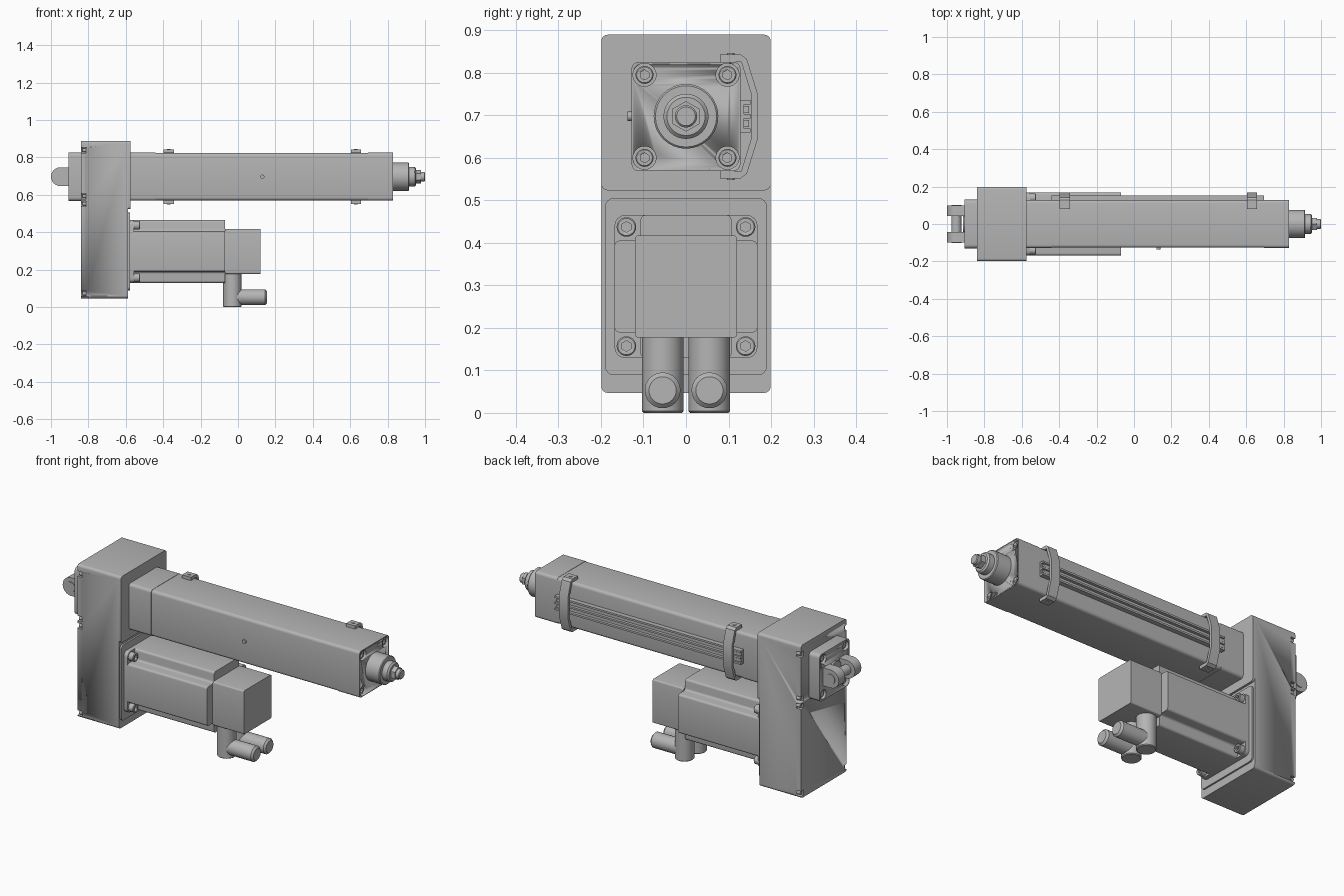
import bpy, bmesh, math
from mathutils import Matrix, Vector

old = bpy.data.objects.get("Cube")
if old:
    bpy.data.objects.remove(old, do_unlink=True)

GREY = (0.46, 0.46, 0.46, 1)
metal = bpy.data.materials.new("plain grey")
metal.use_nodes = True
metal.diffuse_color = GREY
metal.node_tree.nodes["Principled BSDF"].inputs["Base Color"].default_value = GREY

AXIS = {"x": Vector((1, 0, 0)), "y": Vector((0, 1, 0)), "z": Vector((0, 0, 1))}


def finish(name, bm):
    bmesh.ops.recalc_face_normals(bm, faces=bm.faces)
    me = bpy.data.meshes.new(name)
    bm.to_mesh(me)
    bm.free()
    ob = bpy.data.objects.new(name, me)
    bpy.context.collection.objects.link(ob)
    me.materials.append(metal)
    bpy.ops.object.select_all(action="DESELECT")
    ob.select_set(True)
    bpy.context.view_layer.objects.active = ob
    bpy.ops.object.shade_smooth_by_angle(angle=math.radians(32))
    return ob


def prism(name, pts, d0, d1, r=0, axis="x"):
    """Extrude a profile along an axis, rounding its long edges by r."""
    bm = bmesh.new()
    place = (lambda u, v: (d0, u, v)) if axis == "x" else (lambda u, v: (u, d0, v))
    face = bm.faces.new([bm.verts.new(place(u, v)) for u, v in pts])
    out = bmesh.ops.extrude_face_region(bm, geom=[face])["geom"]
    moved = [g for g in out if isinstance(g, bmesh.types.BMVert)]
    bmesh.ops.translate(bm, verts=moved, vec=AXIS[axis] * (d1 - d0))
    if r:
        along = [e for e in bm.edges if abs(
            (e.verts[0].co - e.verts[1].co).normalized().dot(AXIS[axis])) > 0.99]
        bmesh.ops.bevel(bm, geom=along, offset=r, segments=4, profile=0.5, affect="EDGES")
    return finish(name, bm)


def rect(u, v, hu, hv):
    return [(u - hu, v - hv), (u + hu, v - hv), (u + hu, v + hv), (u - hu, v + hv)]


def rod(name, center, radius, d0, d1, axis="x", sides=32, chamfer=0):
    """Cylinder between two positions on an axis; its end at d1 may be chamfered."""
    bm = bmesh.new()
    bmesh.ops.create_cone(bm, cap_ends=True, segments=sides, radius1=radius,
                          radius2=radius, depth=abs(d1 - d0))
    if chamfer:
        rim = [e for e in bm.edges if all(v.co.z > 0 for v in e.verts)]
        bmesh.ops.bevel(bm, geom=rim, offset=chamfer, segments=1, affect="EDGES")
    turn = (AXIS[axis] * (1 if d1 > d0 else -1)).to_track_quat("Z", "Y").to_matrix().to_4x4()
    mid = (d0 + d1) / 2
    spot = {"x": (mid, *center), "y": (center[0], mid, center[1]), "z": (*center, mid)}[axis]
    bmesh.ops.transform(bm, matrix=Matrix.Translation(spot) @ turn, verts=bm.verts)
    return finish(name, bm)


def cut(target, cutters):
    for c in cutters:
        m = target.modifiers.new("cut", "BOOLEAN")
        m.operation, m.solver, m.object = "DIFFERENCE", "EXACT", c
        bpy.context.view_layer.objects.active = target
        bpy.ops.object.modifier_apply(modifier=m.name)
        bpy.data.objects.remove(c, do_unlink=True)


def socket_screw(name, center, r, d0, d1):
    screw = rod(name, center, r, d0, d1, chamfer=r * 0.12)
    depth = (d1 - d0) * 0.5
    cut(screw, [rod("cutter", center, r * 0.55, d1 - depth, d1 + depth, sides=6)])


TZ = 0.697   # tube axis height
MZ = 0.297   # motor axis height
SIGNS = [(a, b) for a in (-1, 1) for b in (-1, 1)]

# Belt housing with screw notches on its rear edges
housing = prism("belt_housing", rect(0, 0.468, 0.199, 0.421), -0.84, -0.587, 0.015)
notches = []
for s in (-1, 1):
    for z in (0.838, 0.592, 0.552, 0.072):
        notches.append(prism("cutter", rect(s * 0.2, z, 0.022, 0.014), -0.85, -0.812))
cut(housing, notches)
for s in (-1, 1):
    for z in (0.838, 0.592, 0.552, 0.072):
        rod("cover_screw", (s * 0.188, z), 0.010, -0.812, -0.832, sides=16)
prism("housing_upper_face", rect(0, 0.706, 0.199, 0.183), -0.587, -0.575, 0.015)

# Actuator tube: rear section, body and front cap
prism("tube_rear_section", rect(0, TZ, 0.128, 0.128), -0.575, -0.44, 0.016)
prism("tube_body", rect(0, TZ, 0.1265, 0.1265), -0.44, 0.695, 0.016)
cap = prism("tube_front_cap", rect(0, TZ, 0.128, 0.128), 0.695, 0.83, 0.016)
corners = [(a * 0.0975, TZ + b * 0.0975) for a, b in SIGNS]
cut(cap, [rod("cutter", c, 0.027, 0.79, 0.84) for c in corners])
for c in corners:
    socket_screw("cap_screw", c, 0.021, 0.785, 0.822)

# Stepped rod end
rod("rod_collar", (0, TZ), 0.076, 0.83, 0.915, chamfer=0.004)
rod("rod_shaft", (0, TZ), 0.053, 0.915, 0.953, chamfer=0.008)
rod("rod_nut", (0, TZ), 0.036, 0.953, 0.978, sides=6)
rod("rod_tip", (0, TZ), 0.026, 0.978, 1.0, chamfer=0.004)

# Grease port on the front
rod("grease_port", (0.13, TZ), 0.011, -0.12, -0.137, axis="y", sides=16)

# Sensor rail with grooves on the back, and its end blocks
prism("rail_base", rect(0.130, TZ, 0.006, 0.038), -0.44, 0.695)
for dz in (-0.033, 0, 0.033):
    prism("rail_rib", rect(0.142, TZ + dz, 0.010, 0.005), -0.44, 0.695)
for x in (-0.41, 0.655):
    for dz in (-0.0165, 0.0165):
        prism("sensor_block", rect(0.140, TZ + dz, 0.008, 0.008), x - 0.03, x + 0.03)

# Clips wrapping the rail side of the tube
half = [(0.08, 0.128), (0.08, 0.146), (0.128, 0.146), (0.143, 0.135), (0.168, 0.055)]
inner = [(0.154, 0.05), (0.130, 0.128)]
outline = [(y, TZ + z) for y, z in half] + [(y, TZ - z) for y, z in reversed(half)]
outline += [(y, TZ - z) for y, z in reversed(inner)] + [(y, TZ + z) for y, z in inner]
for x in (-0.37, 0.63):
    prism("sensor_clip", outline, x - 0.027, x + 0.027)
    for s in (-1, 1):
        rod("clip_screw", (x, 0.105), 0.009, TZ + s * 0.14, TZ + s * 0.149, axis="z", sides=16)

# Rear mounting plate with screws
plate = prism("rear_plate", rect(0, TZ, 0.13, 0.13), -0.905, -0.84, 0.02)
cut(plate, [rod("cutter", c, 0.025, -0.92, -0.875) for c in corners])
for c in corners:
    rod("plate_screw", c, 0.019, -0.87, -0.897, sides=24, chamfer=0.003)

# Clevis ears and pin
ear = [(-0.905, TZ - 0.05), (-0.905, TZ + 0.05)]
for i in range(13):
    a = math.radians(90 + 15 * i)
    ear.append((-0.95 + 0.05 * math.cos(a), TZ + 0.05 * math.sin(a)))
for s in (-1, 1):
    prism("clevis_ear", ear, s * 0.042, s * 0.098, axis="y")
rod("clevis_pin", (-0.95, TZ), 0.027, -0.102, 0.102, axis="y")
rod("clevis_base", (0, TZ), 0.05, -0.84, -0.915)

# Motor flange, finned-cross body and end block
prism("motor_mount", rect(0, MZ, 0.19, 0.208), -0.59, -0.578, 0.02)
w, n, m = 0.168, 0.107, 0.108
cross = [(n, -w), (n, -m), (w, -m), (w, m), (n, m), (n, w),
         (-n, w), (-n, m), (-w, m), (-w, -m), (-n, -m), (-n, -w)]
prism("motor_body", [(y, MZ + z) for y, z in cross], -0.578, -0.07, 0.012)
prism("motor_flange", rect(0, MZ, w, w), -0.578, -0.555, 0.025)
for a, b in SIGNS:
    socket_screw("motor_bolt", (a * 0.14, MZ + b * 0.14), 0.023, -0.555, -0.525)
prism("motor_end_block", rect(0, MZ, 0.12, 0.12), -0.07, 0.12, 0.008)

# Two elbow connectors
for s in (-1, 1):
    y = s * 0.055
    rod("connector_post", (-0.03, y), 0.049, 0.18, 0.0, axis="z", chamfer=0.004)
    rod("connector_plug", (y, 0.053), 0.042, -0.03, 0.155, chamfer=0.01)
